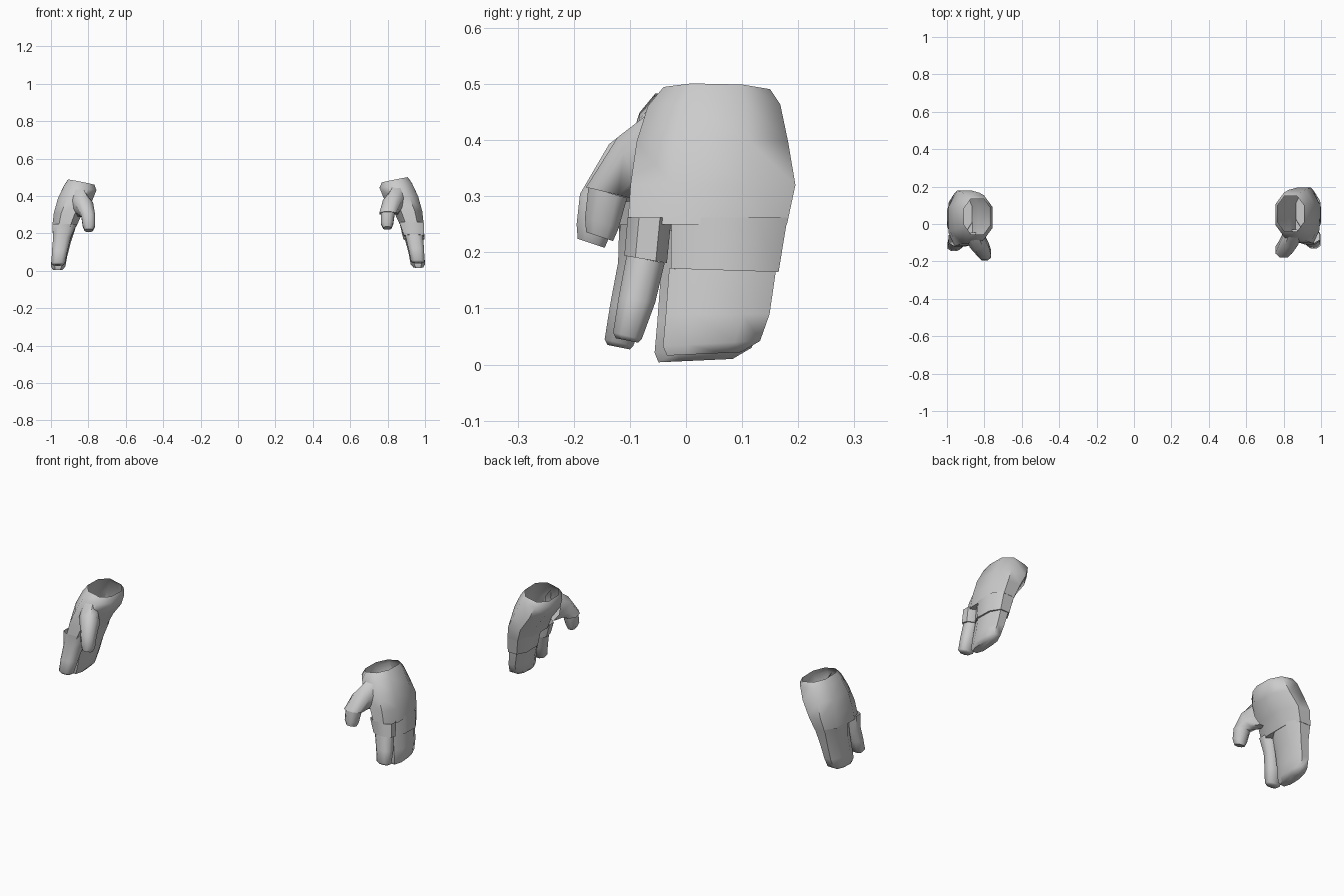
import bpy, bmesh, math

if "Cube" in bpy.data.objects:
    bpy.data.objects.remove(bpy.data.objects["Cube"])

# Chamfered-rectangle cross-section, (across thickness, across width)
C = 0.48
RING = [(1, C), (C, 1), (-C, 1), (-1, C), (-1, -C), (-C, -1), (C, -1), (1, -C)]


def loft(name, sections, side, cap_start=False, cap_end=True):
    """Section = x0, x1, front y, front z, back y, back z, z lean across x."""
    bm = bmesh.new()
    rings = []
    for x0, x1, y0, z0, y1, z1, lean in sections:
        ring = []
        for s, t in RING:
            x = (x0 + x1) / 2 + s * (x1 - x0) / 2
            f = (t + 1) / 2
            y = y0 + f * (y1 - y0)
            z = z0 + f * (z1 - z0) + lean * s
            if side < 0:
                y, z = y - 0.015, z - 0.012
            ring.append(bm.verts.new((side * x, y, z)))
        rings.append(ring)
    n = len(RING)
    for a, b in zip(rings, rings[1:]):
        for i in range(n):
            j = (i + 1) % n
            bm.faces.new((a[i], a[j], b[j], b[i]))
    if cap_start:
        bm.faces.new(rings[0])
    if cap_end:
        bm.faces.new(rings[-1])
    bmesh.ops.recalc_face_normals(bm, faces=bm.faces)
    me = bpy.data.meshes.new(name)
    bm.to_mesh(me)
    bm.free()
    # keep the shell facing outwards
    ob = bpy.data.objects.new(name, me)
    bpy.context.collection.objects.link(ob)
    bpy.ops.object.select_all(action='DESELECT')
    ob.select_set(True)
    bpy.context.view_layer.objects.active = ob
    bpy.ops.object.shade_smooth_by_angle(angle=math.radians(55))
    return ob


# Palm with open wrist
palm = [
    (.768, .908, -.040, .488, .150, .484, .014),
    (.757, .930, -.068, .455, .168, .458, .012),
    (.778, .963, -.088, .395, .182, .395, .004),
    (.832, .985, -.099, .320, .195, .320, 0),
    (.864, .993, -.104, .250, .180, .250, 0),
]
# Glove sleeves that end in a ledge over the fingers
group_sleeve = [
    (.862, .993, -.026, .262, .181, .262, 0),
    (.885, .997, -.027, .171, .165, .165, 0),
]
index_sleeve = [
    (.862, .993, -.104, .262, -.026, .262, 0),
    (.887, .996, -.110, .194, -.034, .181, 0),
]
thumb_sleeve = [
    (.800, .895, -.070, .445, -.030, .300, 0),
    (.775, .878, -.122, .405, -.080, .305, 0),
    (.756, .845, -.178, .316, -.100, .297, 0),
]
# Bare finger parts
group_finger = [
    (.893, .988, -.030, .171, .160, .166, 0),
    (.913, .996, -.036, .090, .149, .090, 0),
    (.923, 1.0, -.041, .033, .132, .042, 0),
    (.938, .990, -.034, .016, .098, .022, 0),
]
index_finger = [
    (.894, .988, -.106, .194, -.038, .181, 0),
    (.912, .995, -.120, .120, -.055, .110, 0),
    (.925, .997, -.130, .057, -.079, .045, 0),
    (.937, .988, -.125, .047, -.085, .039, 0),
]
thumb_tip = [
    (.764, .838, -.174, .316, -.105, .297, 0),
    (.764, .830, -.180, .262, -.120, .243, 0),
    (.776, .820, -.178, .236, -.130, .220, 0),
]

for side, label in ((1, "gloved"), (-1, "bare")):
    loft(label + "_palm", palm, side)
    for part, top, low in (("finger_group", group_sleeve, group_finger),
                           ("index_finger", index_sleeve, index_finger),
                           ("thumb", thumb_sleeve, thumb_tip)):
        if side > 0:
            loft(label + "_" + part + "_sleeve", top, side)
            loft(label + "_" + part, low, side, cap_end=True)
        else:
            # no ledge: one continuous finger
            loft(label + "_" + part, top[:-1] + low, side)
